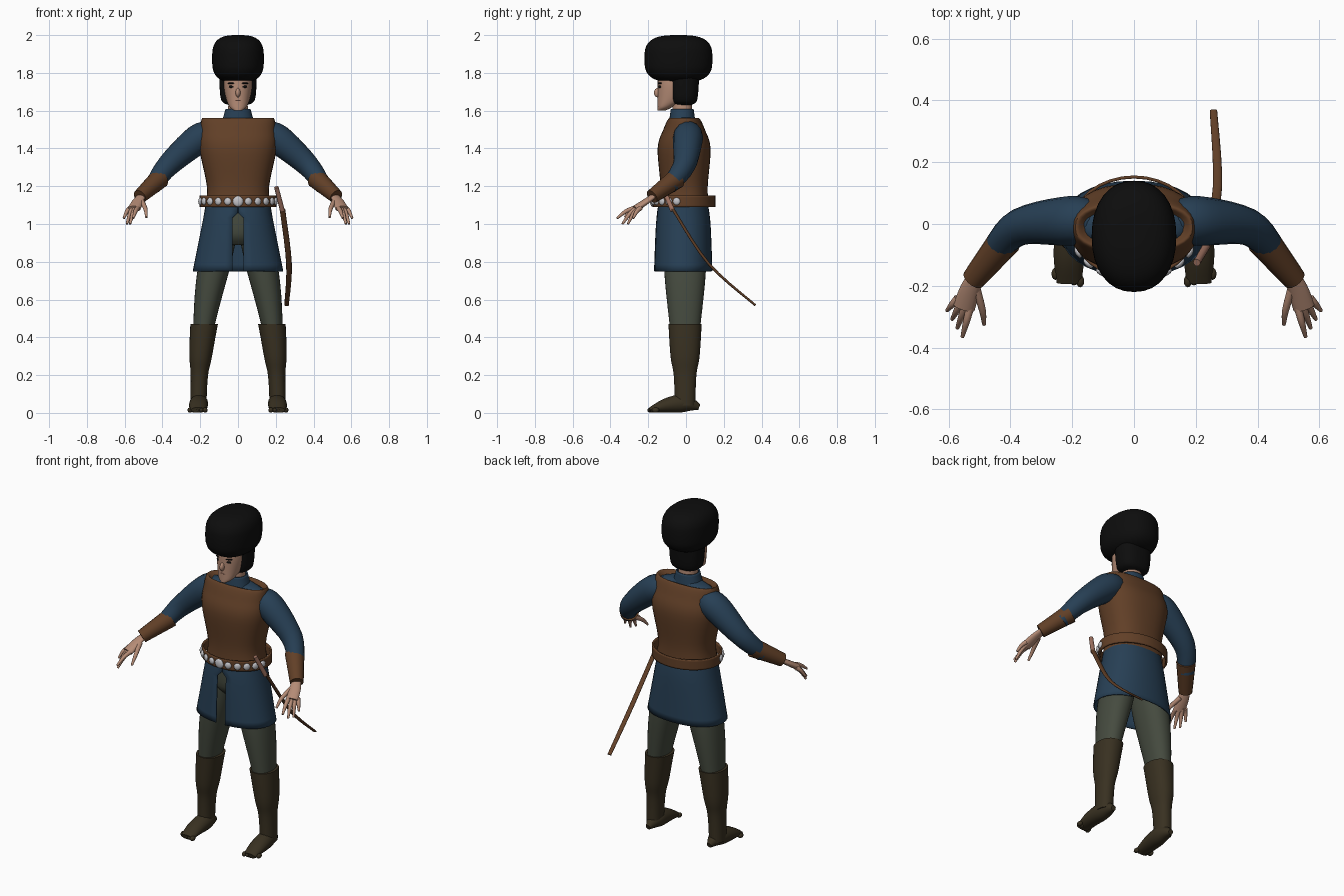
import bpy, bmesh
from math import sin, cos, pi, asin, radians
from mathutils import Vector, Matrix

cube = bpy.data.objects.get("Cube")
if cube:
    bpy.data.objects.remove(cube, do_unlink=True)


def material(name, *rgb):
    mat = bpy.data.materials.new(name)
    mat.use_nodes = True
    mat.diffuse_color = (*rgb, 1)
    mat.node_tree.nodes["Principled BSDF"].inputs["Base Color"].default_value = (*rgb, 1)
    return mat


BLACK = material("black fur", .004, .004, .004)
BLUE = material("blue cloth", .02, .05, .09)
BROWN = material("brown leather", .12, .05, .02)
BOOT = material("dark boot leather", .04, .03, .015)
OLIVE = material("olive cloth", .06, .07, .05)
SKIN = material("skin", .46, .26, .18)
SILVER = material("silver", .55, .55, .58)
GRIP = material("reddish tan", .35, .17, .12)


def finish(name, bm, mat, thickness=0):
    """Turn a bmesh into a smooth shaded object."""
    bmesh.ops.recalc_face_normals(bm, faces=bm.faces)
    mesh = bpy.data.meshes.new(name)
    bm.to_mesh(mesh)
    bm.free()
    for polygon in mesh.polygons:
        polygon.use_smooth = True
    mesh.set_sharp_from_angle(angle=radians(50))
    mesh.materials.append(mat)
    obj = bpy.data.objects.new(name, mesh)
    bpy.context.collection.objects.link(obj)
    if thickness:
        obj.modifiers.new("Thickness", 'SOLIDIFY').thickness = thickness


def smooth(rows, steps=5):
    """Catmull-Rom interpolation through the rows."""
    rows = [Vector(row) for row in rows]
    padded = [rows[0]] + rows + [rows[-1]]
    result = []
    for before, start, end, after in zip(padded, padded[1:], padded[2:], padded[3:]):
        leave, arrive = (end - before) / 2, (after - start) / 2
        for i in range(steps):
            t = i / steps
            ease = t * t * (3 - 2 * t)
            result.append(start.lerp(end, ease) + leave * t * (1 - t) ** 2
                          - arrive * t * t * (1 - t))
    return result + [rows[-1]]


def bridge(name, rings, mat, closed=True, caps=True, thickness=0):
    """Join successive rings of points with quads."""
    bm = bmesh.new()
    loops = [[bm.verts.new(point) for point in ring] for ring in rings]
    count = len(loops[0])
    for low, high in zip(loops, loops[1:]):
        for i in range(count if closed else count - 1):
            j = (i + 1) % count
            bm.faces.new((low[i], low[j], high[j], high[i]))
    if caps:
        bm.faces.new(loops[0])
        bm.faces.new(loops[-1])
    finish(name, bm, mat, thickness)


def power(value, square):
    return (1 if value >= 0 else -1) * abs(value) ** (2 / square)


def middle(height, depth):
    return 0, -.01


def loft(name, mat, rows, centre=middle, square=2.2, slit=None, **options):
    """Stack level rings; each row is height, half width, half depth."""
    count = 32
    rings = []
    for height, width, depth in smooth(rows):
        x, y = centre(height, depth)
        gap = asin(slit(height) / width) if slit else 0
        angles = [gap - pi / 2 + (pi - gap) * 2 * i / count
                  for i in range(count + 1 if slit else count)]
        rings.append([(x + width * power(cos(a), square),
                       y + depth * power(sin(a), square), height) for a in angles])
    bridge(name, rings, mat, closed=not slit, **options)


def limb(name, mat, rows, side=1, flat=1):
    """Sweep along a path; each row is x, y, z, radius. Nothing sinks below ground."""
    count = 14
    path = smooth(rows)
    rings = []
    for i, point in enumerate(path):
        ahead, behind = path[min(i + 1, len(path) - 1)], path[max(i - 1, 0)]
        along = Vector((ahead - behind)[:3]).normalized()
        across = along.cross(Vector((0, 0, 1))).normalized()
        radius = point[3]
        up = across.cross(along) * min(radius * flat, point[2])
        ring = [Vector(point[:3]) + across * radius * cos(a) + up * sin(a)
                for a in (2 * pi * j / count for j in range(count))]
        rings.append([(p.x * side, p.y, p.z) for p in ring])
    bridge(name, rings, mat)


def blob(name, mat, place, size, turn=0):
    bm = bmesh.new()
    matrix = (Matrix.Translation(place) @ Matrix.Rotation(turn, 4, 'Z')
              @ Matrix.Diagonal((*size, 1)))
    bmesh.ops.create_uvsphere(bm, u_segments=12, v_segments=8, radius=1, matrix=matrix)
    finish(name, bm, mat)


# Head with a flat face plane, neck, hair and tall rounded fur hat
loft("head", SKIN, [(1.6, .02, .02), (1.62, .045, .04), (1.67, .065, .08),
                    (1.74, .076, .096), (1.8, .07, .09)],
     centre=lambda height, depth: (0, depth - .15))
loft("neck", SKIN, [(1.53, .055, .055), (1.67, .05, .05)],
     centre=lambda height, depth: (0, -.02))
loft("hair", BLACK, [(1.63, .05, .04), (1.66, .09, .07), (1.79, .1, .08)], square=2.6)
loft("fur_hat", BLACK, [(1.875 + .125 * power(sin(a), 3), .137 * power(cos(a), 3),
                         .18 * power(cos(a), 3)) for a in (i / 5 for i in range(-7, 8))]
     + [(2, .01, .01)], centre=lambda height, depth: (0, -.04))
blob("nose", SKIN, (0, -.15, 1.695), (.013, .02, .025))
blob("mouth", GRIP, (0, -.142, 1.654), (.022, .01, .006))

# Shirt top, collar and vest
loft("shirt", BLUE, [(1.4, .17, .11), (1.5, .175, .09), (1.54, .16, .06),
                     (1.565, .07, .05)])
loft("collar", BLUE, [(1.54, .085, .07), (1.61, .066, .06)],
     centre=lambda height, depth: (0, -.02), caps=False, thickness=.008)
loft("vest", BROWN, [(1.09, .175, .13), (1.2, .165, .125), (1.4, .205, .14),
                     (1.5, .2, .11), (1.56, .19, .08), (1.54, .16, .06)],
     square=2.4, caps=False)

# Trouser seat and tunic skirt with a front slit
loft("trouser_seat", OLIVE, [(.89, .1, .07), (.95, .15, .11), (1.1, .15, .11)])
loft("tunic_skirt", BLUE, [(1.11, .17, .13), (1, .19, .145), (.75, .24, .155)],
     centre=lambda height, depth: (0, -.015), caps=False, thickness=.006,
     slit=lambda height: .024 if height < 1.04 else .001)

# Belt hoop with silver studs across the front
BELT_WIDTH, BELT_DEPTH = .205, .167
loft("belt", BROWN, [(1.09, BELT_WIDTH, BELT_DEPTH), (1.15, BELT_WIDTH, BELT_DEPTH)],
     square=2, caps=False, thickness=.01)
for i in range(-5, 6):
    angle = i * .27
    radius = .02 if i else .028
    blob("belt_stud", SILVER,
         (BELT_WIDTH * sin(angle), -.013 - BELT_DEPTH * cos(angle), 1.12),
         (radius, .01, radius), angle)

for side, tag in ((1, "left_"), (-1, "right_")):
    # Eye and eyebrow
    blob(tag + "eye", BLACK, (side * .032, -.138, 1.727), (.017, .007, .008), side * .3)
    blob(tag + "eyebrow", BLACK, (side * .034, -.138, 1.745), (.022, .008, .005), side * .3)

    # Sleeve and forearm guard
    limb(tag + "sleeve", BLUE, [(.13, .01, 1.48, .065), (.21, .01, 1.45, .08),
                                (.37, -.01, 1.31, .06), (.45, -.09, 1.2, .045)], side)
    limb(tag + "forearm_guard", BROWN, [(.415, -.05, 1.24, .054),
                                        (.52, -.18, 1.145, .038)], side)

    # Hand, with the finger tips spread along an arc
    limb(tag + "palm", SKIN, [(.51, -.17, 1.15, .026), (.53, -.21, 1.12, .032),
                              (.55, -.27, 1.08, .036)], side, flat=.5)
    limb(tag + "thumb", SKIN, [(.51, -.21, 1.12, .014), (.49, -.28, 1.08, .011),
                               (.485, -.325, 1.035, .006)], side)
    for i in range(4):
        spread = i / 3
        knuckle = Vector((.53, -.27, 1.085)).lerp(Vector((.57, -.24, 1.085)), spread)
        tip = Vector((.555, -.365, 1.03)).lerp(Vector((.605, -.28, 1.03)), spread)
        tip.z -= .035 * sin(pi * spread)
        bend = knuckle.lerp(tip, .5) + Vector((0, 0, .01))
        limb(tag + "finger", SKIN, [(*knuckle, .013), (*bend, .011), (*tip, .006)], side)

    # Legs splay outward toward the ground
    def splay(height, depth):
        return side * (.21 - .14 * height * height), -.005

    loft(tag + "trouser_leg", OLIVE, [(.96, .08, .105), (.75, .084, .11),
                                      (.45, .055, .08)], centre=splay)
    loft(tag + "boot_shaft", BOOT, [(.47, .073, .088), (.3, .06, .077), (.2, .046, .06),
                                    (.04, .043, .054)], centre=splay)
    limb(tag + "boot_foot", BOOT, [(.205, .07, .03, .015), (.205, 0, .05, .045),
                                   (.21, -.1, .04, .05), (.21, -.19, .015, .04)], side)
    for i in range(5):
        blob(tag + "boot_toe", BOOT, (side * (.174 + .02 * i), -.185 + .006 * i, .015),
             (.013, .02, .014))

# Curved sword hanging at the left hip
limb("sword_scabbard", BROWN, [(.235, -.07, 1.08, .015), (.27, .12, .79, .015),
                               (.257, .367, .57, .012)], flat=.5)
limb("sword_grip", GRIP, [(.203, -.125, 1.195, .012), (.235, -.07, 1.07, .013)])
